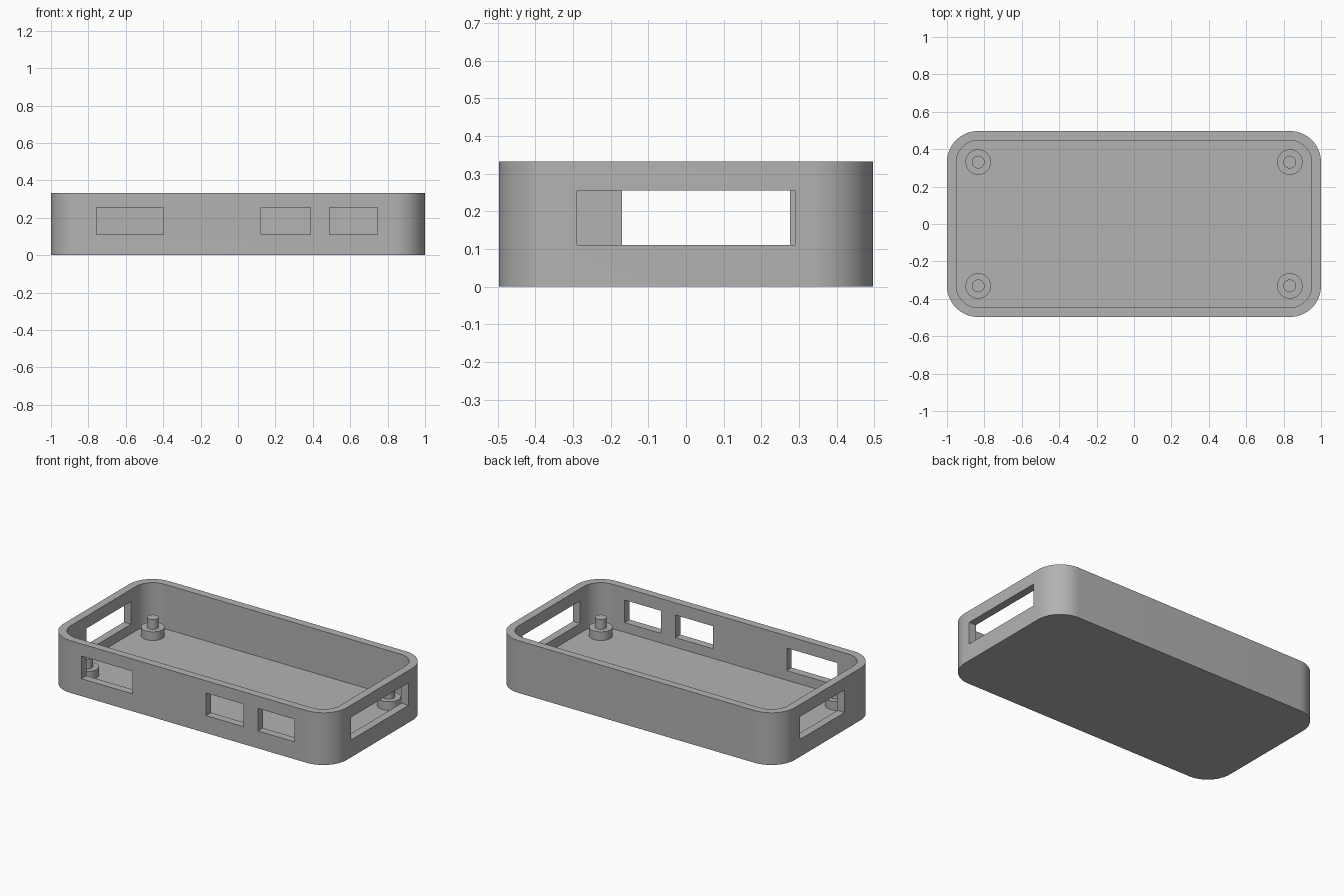
import bpy, bmesh
from math import cos, sin, pi, radians

cube = bpy.data.objects.get("Cube")
if cube:
    bpy.data.objects.remove(cube, do_unlink=True)

HALF_X, HALF_Y, HEIGHT = 1.0, 0.497, 0.333
WALL, FLOOR, CORNER = 0.05, 0.05, 0.167
SILL, LINTEL = 0.111, 0.255

grey = bpy.data.materials.new("plain grey")
grey.use_nodes = True
grey.diffuse_color = (0.45, 0.45, 0.45, 1)
grey.node_tree.nodes["Principled BSDF"].inputs["Base Color"].default_value = grey.diffuse_color


def add_prism(name, outline, z0, z1):
    """Extrude a closed counter-clockwise outline from z0 to z1."""
    bm = bmesh.new()
    base = bm.faces.new([bm.verts.new((x, y, z0)) for x, y in outline])
    top = bmesh.ops.extrude_face_region(bm, geom=[base])["geom"]
    verts = [g for g in top if isinstance(g, bmesh.types.BMVert)]
    bmesh.ops.translate(bm, verts=verts, vec=(0, 0, z1 - z0))
    bmesh.ops.recalc_face_normals(bm, faces=bm.faces)
    mesh = bpy.data.meshes.new(name)
    bm.to_mesh(mesh)
    bm.free()
    mesh.materials.append(grey)
    obj = bpy.data.objects.new(name, mesh)
    bpy.context.collection.objects.link(obj)
    return obj


def rounded_rect(hx, hy, r, steps=16):
    pts = []
    for quarter, (sx, sy) in enumerate([(1, 1), (-1, 1), (-1, -1), (1, -1)]):
        for i in range(steps + 1):
            a = (quarter + i / steps) * pi / 2
            pts.append((sx * (hx - r) + r * cos(a), sy * (hy - r) + r * sin(a)))
    return pts


def circle(cx, cy, r, n=48):
    return [(cx + r * cos(2 * pi * i / n), cy + r * sin(2 * pi * i / n)) for i in range(n)]


def box(x0, x1, y0, y1):
    return [(x0, y0), (x1, y0), (x1, y1), (x0, y1)]


def select_only(obj):
    bpy.ops.object.select_all(action="DESELECT")
    obj.select_set(True)
    bpy.context.view_layer.objects.active = obj


def cut(target, cutter):
    cutter.hide_render = True
    mod = target.modifiers.new("cut", "BOOLEAN")
    mod.operation, mod.solver, mod.object = "DIFFERENCE", "EXACT", cutter
    select_only(target)
    bpy.ops.object.modifier_apply(modifier=mod.name)
    bpy.data.objects.remove(cutter, do_unlink=True)


def smooth(obj):
    select_only(obj)
    bpy.ops.object.shade_smooth_by_angle(angle=radians(30))


# Open tray with rounded corners
tray = add_prism("tray", rounded_rect(HALF_X, HALF_Y, CORNER), 0, HEIGHT)
cut(tray, add_prism("cavity_cutter",
                    rounded_rect(HALF_X - WALL, HALF_Y - WALL, CORNER - WALL), FLOOR, HEIGHT + 0.1))

# Port openings: three in the front wall, one in each end wall
openings = [box(x0, x1, -0.6, -0.4) for x0, x1 in [(-0.757, -0.398), (0.123, 0.388), (0.489, 0.746)]]
openings += [box(0.9, 1.1, -0.29, 0.29), box(-1.1, -0.9, -0.17, 0.277)]
for outline in openings:
    cut(tray, add_prism("opening_cutter", outline, SILL, LINTEL))
smooth(tray)

# Stepped mounting posts near the corners
for sx, side in [(1, "left"), (-1, "right")]:
    for sy, end in [(-1, "front"), (1, "back")]:
        x, y = sx * 0.833, sy * 0.331
        smooth(add_prism(f"{end}_{side}_post_collar", circle(x, y, 0.068), FLOOR - 0.01, 0.105))
        smooth(add_prism(f"{end}_{side}_post_pin", circle(x, y, 0.034), 0.1, 0.167))
